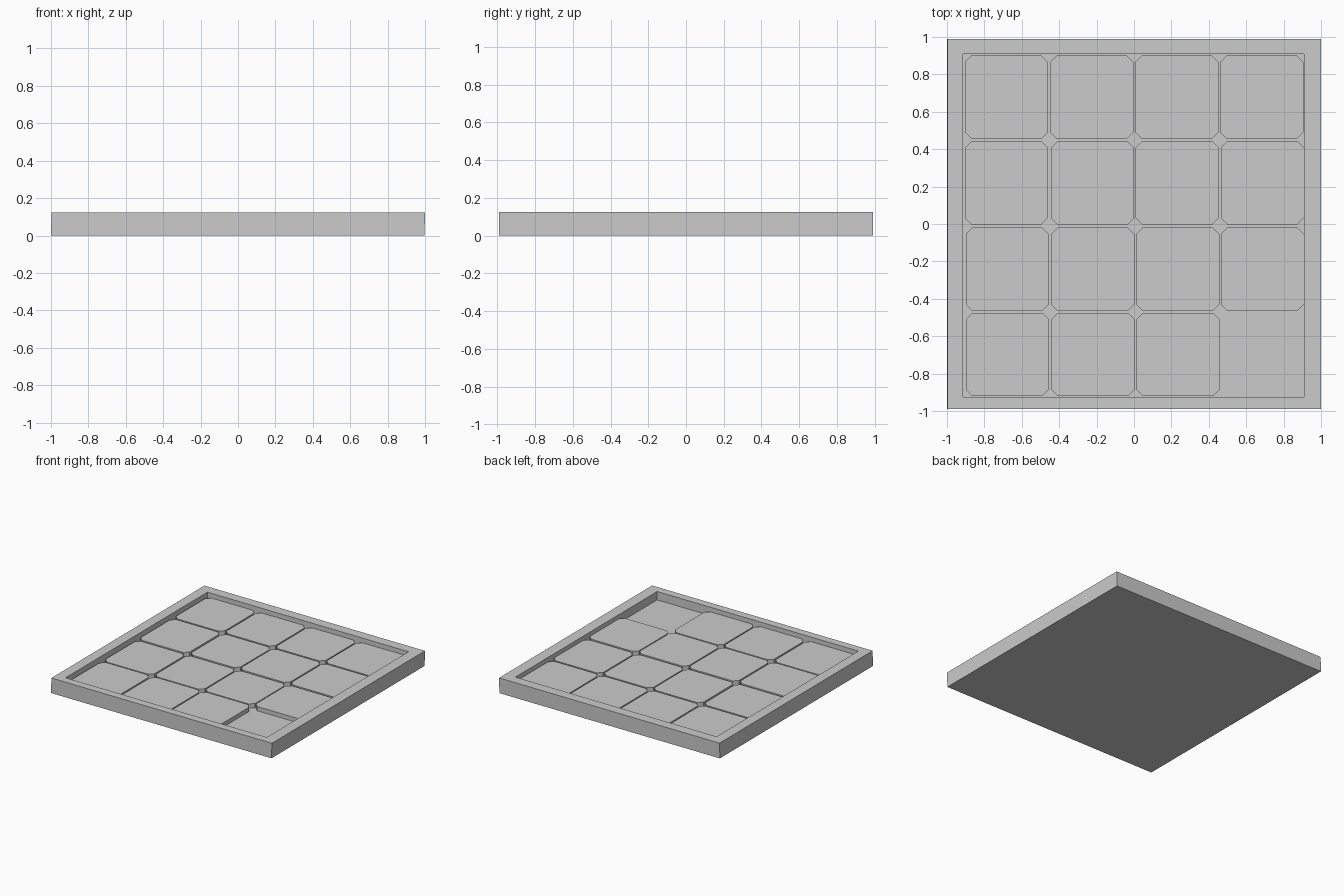
import bpy, bmesh

if "Cube" in bpy.data.objects:
    bpy.data.objects.remove(bpy.data.objects["Cube"])


def lofted(name, loops):
    """Solid from stacked loops, capped at both ends."""
    bm = bmesh.new()
    rings = [[bm.verts.new(p) for p in loop] for loop in loops]
    n = len(rings[0])
    for a, b in zip(rings, rings[1:]):
        for i in range(n):
            j = (i + 1) % n
            bm.faces.new((a[i], a[j], b[j], b[i]))
    bm.faces.new(rings[0][::-1])
    bm.faces.new(rings[-1])
    bmesh.ops.recalc_face_normals(bm, faces=bm.faces)
    mesh = bpy.data.meshes.new(name)
    bm.to_mesh(mesh)
    bm.free()
    ob = bpy.data.objects.new(name, mesh)
    bpy.context.collection.objects.link(ob)
    return ob


def rect(x0, x1, y0, y1, z):
    return [(x0, y0, z), (x1, y0, z), (x1, y1, z), (x0, y1, z)]


def octagon(cx, cy, h, c, z):
    k = h - c
    pts = [(-k, -h), (k, -h), (h, -k), (h, k), (k, h), (-k, h), (-h, k), (-h, -k)]
    return [(cx + x, cy + y, z) for x, y in pts]


RIM, FLOOR, TILE_TOP = 0.124, 0.055, 0.09

# Tray: outer walls, rim and sunken floor in one solid
inner = (-0.913, 0.909, -0.925, 0.908)
lofted("tray", [
    rect(-1, 0.997, -0.99, 0.99, 0),
    rect(-0.997, 1, -0.99, 0.99, RIM),
    rect(*inner, RIM),
    rect(*inner, FLOOR),
])

# Sliding tiles, slightly uneven, with the front right slot left empty
rows = [
    (0.678, (-0.682, -0.226, 0.229, 0.683)),
    (0.220, (-0.682, -0.222, 0.231, 0.686)),
    (-0.242, (-0.677, -0.220, 0.234, 0.686)),
    (-0.697, (-0.677, -0.219, 0.235)),
]
for r, (cy, xs) in enumerate(rows):
    for c, cx in enumerate(xs):
        lofted(f"tile_{r + 1}_{c + 1}", [
            octagon(cx, cy, 0.222, 0.034, FLOOR - 0.002),
            octagon(cx, cy, 0.222, 0.034, TILE_TOP),
        ])
